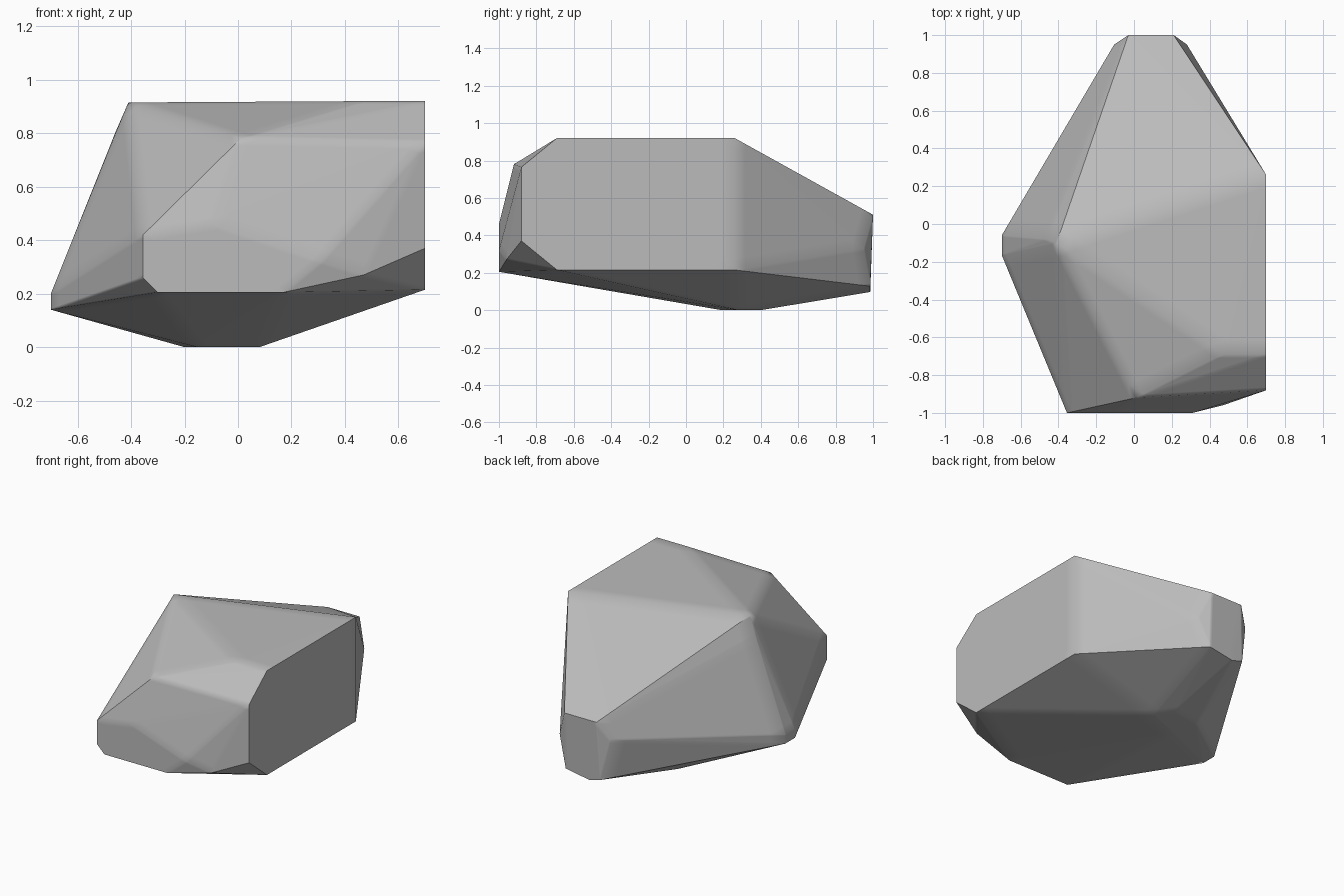
import bpy, bmesh, math

cube = bpy.data.objects.get("Cube")
if cube:
    bpy.data.objects.remove(cube, do_unlink=True)

stone = bpy.data.materials.new("stone_grey")
stone.use_nodes = True
grey = (0.5, 0.5, 0.5, 1)
stone.diffuse_color = grey
stone.node_tree.nodes["Principled BSDF"].inputs["Base Color"].default_value = grey

# Corners of the boulder, grouped by the facet they belong to
side = [(0.7, y, z) for y, z in ((-.88, .37), (-.88, .765), (-.69, .92),
                                 (.26, .92), (.26, .215), (-.69, .215))]
front = [(x, -1, z) for x, z in ((-.355, .42), (-.1, .46), (.31, .32),
                                 (.17, .205), (-.3, .205), (-.355, .26))]
brow = [(.01, -.92, .78), (.47, -.69, .92), (.47, -.96, .27)]
peak = [(-.41, -.1, .915), (-.46, -.08, .8)]
tip = [(-.7, y, z) for y in (-.06, -.165) for z in (.14, .2)]
back = [(-.03, 1, .51), (.21, 1, .51), (-.105, .95, .39), (.28, .95, .33),
        (-.05, .985, .12), (.03, .985, .097), (.21, .985, .128)]
base = [(.08, .28, 0), (-.2, .37, 0), (-.15, .19, 0), (0, .4, 0)]

# Wrap the corners in a convex shell
bm = bmesh.new()
for co in side + front + brow + peak + tip + back + base:
    bm.verts.new(co)
hull = bmesh.ops.convex_hull(bm, input=bm.verts)
loose = {g for g in hull["geom_interior"] + hull["geom_unused"]
         if isinstance(g, bmesh.types.BMVert)}
bmesh.ops.delete(bm, geom=list(loose), context="VERTS")

# Split the facets finely so smooth creases stay narrow
bmesh.ops.subdivide_edges(bm, edges=bm.edges, cuts=11, use_grid_fill=True)
bmesh.ops.recalc_face_normals(bm, faces=bm.faces)

mesh = bpy.data.meshes.new("boulder")
bm.to_mesh(mesh)
bm.free()
mesh.materials.append(stone)
boulder = bpy.data.objects.new("boulder", mesh)
bpy.context.collection.objects.link(boulder)

# Soft shallow creases, crisp steep ones
bpy.context.view_layer.objects.active = boulder
boulder.select_set(True)
bpy.ops.object.shade_smooth_by_angle(angle=math.radians(42))
